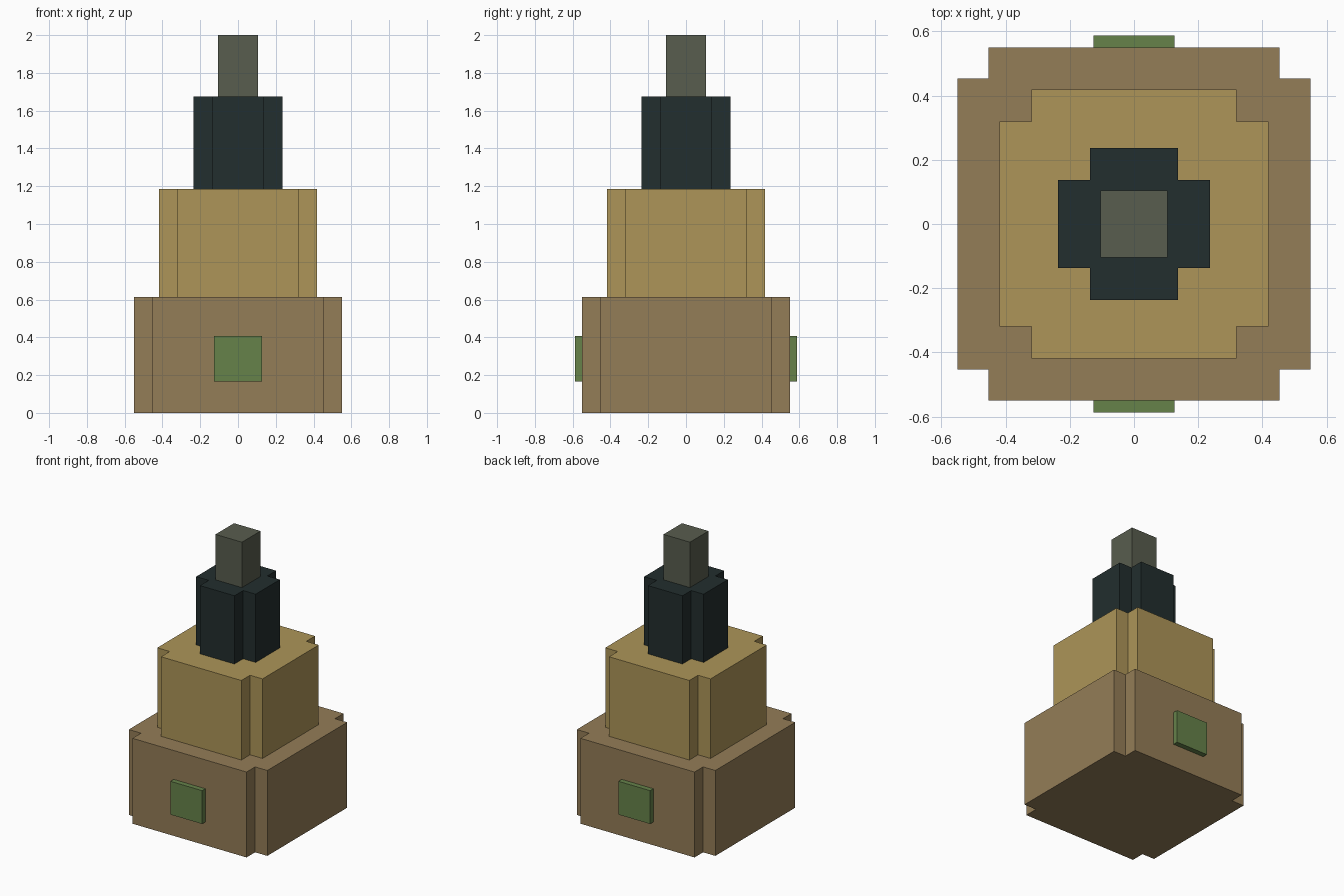
import bpy
import bmesh

if "Cube" in bpy.data.objects:
    bpy.data.objects.remove(bpy.data.objects["Cube"])


def material(name, rgb):
    """Flat material from 0-255 display values, stored as linear."""
    def linear(v):
        v /= 255
        return v / 12.92 if v <= 0.04045 else ((v + 0.055) / 1.055) ** 2.4
    mat = bpy.data.materials.new(name)
    mat.diffuse_color = (*[linear(v) for v in rgb], 1)
    mat.use_nodes = True
    mat.node_tree.nodes["Principled BSDF"].inputs["Base Color"].default_value = mat.diffuse_color
    return mat


def prism(name, outline, z0, z1, mat):
    """Extrude a flat outline from z0 up to z1."""
    bm = bmesh.new()
    base = bm.faces.new([bm.verts.new((x, y, z0)) for x, y in outline])
    ext = bmesh.ops.extrude_face_region(bm, geom=[base], use_keep_orig=True)
    top = [g for g in ext["geom"] if isinstance(g, bmesh.types.BMVert)]
    bmesh.ops.translate(bm, verts=top, vec=(0, 0, z1 - z0))
    bmesh.ops.recalc_face_normals(bm, faces=bm.faces)
    mesh = bpy.data.meshes.new(name)
    bm.to_mesh(mesh)
    bm.free()
    mesh.materials.append(mat)
    obj = bpy.data.objects.new(name, mesh)
    bpy.context.collection.objects.link(obj)
    return obj


def rectangle(x, y0, y1):
    return [(-x, y0), (x, y0), (x, y1), (-x, y1)]


def notched_square(r, n):
    """Square of half-width r whose corners are cut in to half-width n."""
    outline = []
    x, y = 1, 0
    for _ in range(4):
        for a, b in ((r, -n), (r, n), (n, n)):
            outline.append((a * x - b * y, a * y + b * x))
        x, y = -y, x
    return outline


brown = material("brown", (148, 125, 87))
tan = material("tan", (173, 149, 88))
dark = material("dark_slate", (34, 46, 46))
grey = material("olive_grey", (88, 93, 78))
green = material("green", (102, 130, 74))

# Stacked tiers
prism("lower_tier", notched_square(0.55, 0.453), 0, 0.613, brown)
prism("middle_tier", notched_square(0.418, 0.319), 0.613, 1.184, tan)
prism("upper_tier", notched_square(0.236, 0.137), 1.184, 1.674, dark)
prism("spire", rectangle(0.105, -0.105, 0.105), 1.674, 2.0, grey)

# Raised panels on front and back
for name, side in (("front_panel", -1), ("back_panel", 1)):
    prism(name, rectangle(0.126, side * 0.55, side * 0.587), 0.167, 0.406, green)
